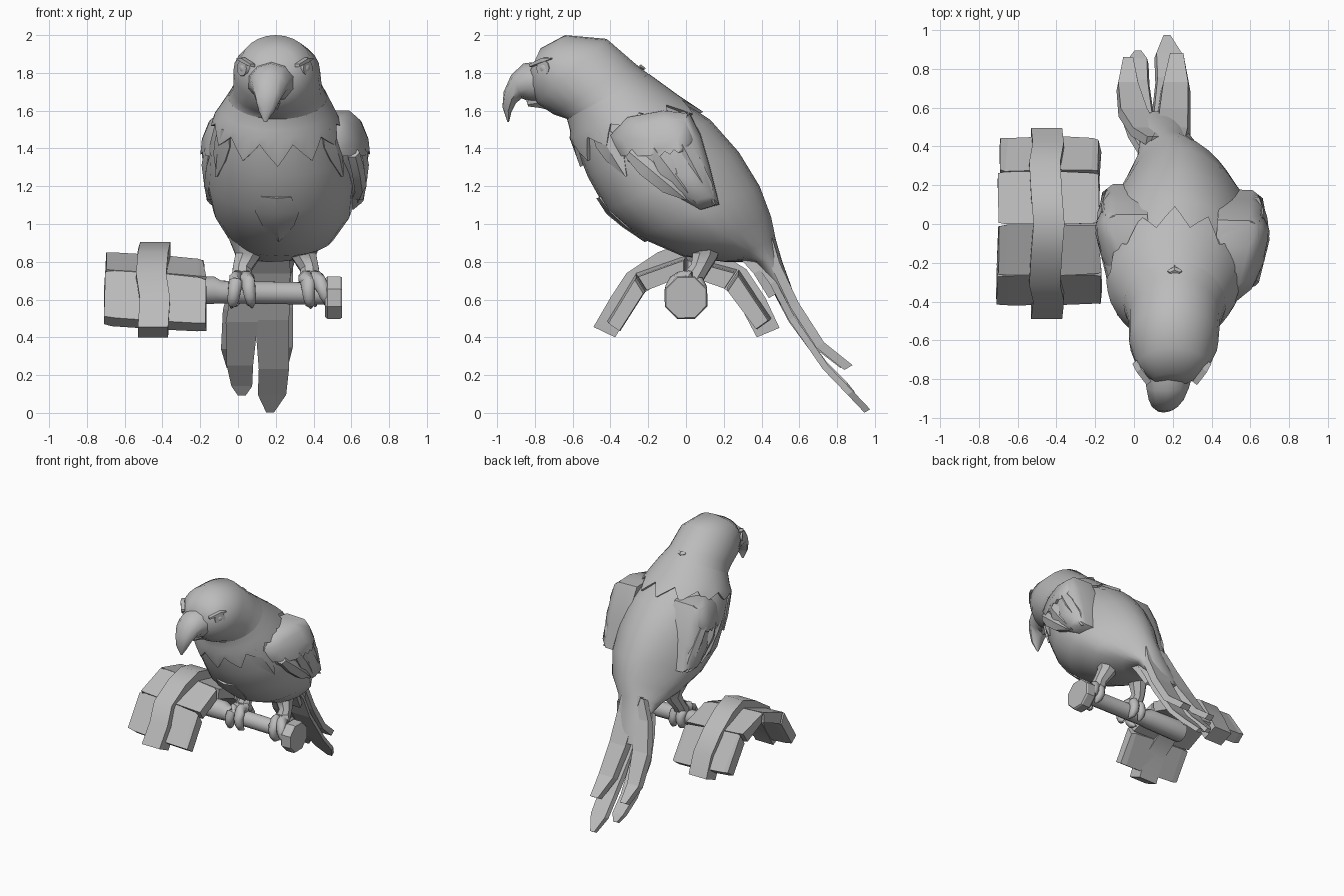
import bpy, bmesh, math, random
from mathutils import Vector as V

if "Cube" in bpy.data.objects:
    bpy.data.objects.remove(bpy.data.objects["Cube"])

random.seed(4)
grey = bpy.data.materials.new("plain_grey")
grey.diffuse_color = (0.5, 0.5, 0.5, 1)
grey.use_nodes = True
grey.node_tree.nodes["Principled BSDF"].inputs["Base Color"].default_value = grey.diffuse_color


def loft(name, rings, smooth=35, closed=True):
    """Skin a list of equal-length rings; cap both ends."""
    bm = bmesh.new()
    vs = [[bm.verts.new(p) for p in r] for r in rings]
    n = len(vs[0])
    for a, b in zip(vs, vs[1:]):
        for i in range(n):
            bm.faces.new((a[i], a[(i + 1) % n], b[(i + 1) % n], b[i]))
    if closed:
        bm.faces.new(vs[0][::-1])
        bm.faces.new(vs[-1])
    bmesh.ops.recalc_face_normals(bm, faces=bm.faces)
    me = bpy.data.meshes.new(name)
    bm.to_mesh(me)
    bm.free()
    me.materials.append(grey)
    ob = bpy.data.objects.new(name, me)
    bpy.context.collection.objects.link(ob)
    if smooth:
        bpy.ops.object.select_all(action='DESELECT')
        bpy.context.view_layer.objects.active = ob
        ob.select_set(True)
        bpy.ops.object.shade_smooth_by_angle(angle=math.radians(smooth))
    return ob


def blade(name, path, widths, side, normal, thick, smooth=0):
    """Flat strip following a path."""
    s, n = V(side).normalized(), V(normal).normalized() * thick / 2
    return loft(name, [[V(p) - s * w - n, V(p) + s * w - n, V(p) + s * w * .85 + n,
                        V(p) - s * w * .85 + n] for p, w in zip(path, widths)], smooth)


def tube(name, path, radii, seg=8, smooth=40):
    rings = []
    pts = [V(p) for p in path]
    for i, p in enumerate(pts):
        d = (pts[min(i + 1, len(pts) - 1)] - pts[max(i - 1, 0)]).normalized()
        u = d.cross(V((0, 1, 0.01)) if abs(d.y) < .8 else V((1, 0, 0))).normalized()
        v = d.cross(u)
        rings.append([p + (u * math.cos(k) + v * math.sin(k)) * radii[i]
                      for k in [math.tau * (j + .5) / seg for j in range(seg)]])
    return loft(name, rings, smooth)


# Body, head and rump: underside (y, z), back (y, z), centre x, half width
BODY = [((-.83, 1.80), (-.77, 1.93), .20, .10), ((-.82, 1.71), (-.64, 2.0), .20, .185),
        ((-.79, 1.64), (-.42, 1.98), .205, .23), ((-.70, 1.58), (-.27, 1.85), .21, .235),
        ((-.61, 1.55), (-.18, 1.78), .21, .265), ((-.60, 1.45), (-.05, 1.67), .20, .315),
        ((-.52, 1.25), (.13, 1.55), .215, .37), ((-.42, 1.07), (.28, 1.38), .225, .39),
        ((-.25, .93), (.39, 1.2), .235, .365), ((-.02, .83), (.45, 1.04), .23, .28),
        ((.2, .80), (.475, .92), .19, .175), ((.34, .80), (.51, .80), .165, .135),
        ((.43, .70), (.55, .69), .14, .13), ((.50, .57), (.58, .60), .12, .10)]
# How much the back narrows into a ridge at each ring
RIDGE = [0, 0, 0, 0, 0, 0, .1, .22, .3, .33, .15, 0, 0, 0]


def skin(t, a, off=0.0):
    """Point on the body at ring position t and angle a (0 = back)."""
    i = min(int(t), len(BODY) - 2)
    f = t - i
    (b0, t0, c0, w0), (b1, t1, c1, w1) = BODY[i], BODY[i + 1]
    bot, top = V(b0).lerp(V(b1), f), V(t0).lerp(V(t1), f)
    mid, u = (bot + top) / 2, (top - bot) / 2
    u *= 1 + off / u.length
    w = w0 + (w1 - w0) * f + off
    w *= 1 - max(0, math.cos(a)) * (RIDGE[i] + (RIDGE[i + 1] - RIDGE[i]) * f)
    p = mid + u * math.cos(a)
    return V((c0 + (c1 - c0) * f + w * math.sin(a), p.x, p.y))


SEG = 24
angs = [math.tau * i / SEG for i in range(SEG)]
loft("body", [[skin(t, a) for a in angs] for t in range(len(BODY))], 60)

# Ragged neck collar lying over the body
fine = [math.tau * i / 48 for i in range(48)]
edge = [4.95 + .2 * abs(math.cos(a)) + (.55 if i % 4 == 0 else .27 if i % 2 else 0)
        * (.55 + .45 * abs(math.cos(a))) for i, a in enumerate(fine)]
loft("neck_collar", [[skin(3.8, a, .002) for a in fine], [skin(4.5, a, .01) for a in fine],
                     [skin(4.9, a, .016) for a in fine],
                     [skin(e, a, .018) for e, a in zip(edge, fine)],
                     [skin(e, a, -.005) for e, a in zip(edge, fine)]], 35, False)


def feather(name, t0, t1, a, spread):
    """Pointed plate lying on the body."""
    rings = []
    for f, w in ((0, .7), (.3, 1), (.6, .75), (1, .03)):
        t = t0 + (t1 - t0) * f
        rings.append([skin(t, a - spread * w, -.01), skin(t, a - spread * w, .006),
                      skin(t, a, .016), skin(t, a + spread * w, .006),
                      skin(t, a + spread * w, -.01)])
    loft(name, rings, 25)


feather("breast_feather", 6.6, 8.2, math.pi + .05, .3)
for k, a in enumerate((2.1, -2.1)):
    feather(f"side_feather_{k}", 5.0, 6.4, a, .22)
feather("nape_feather", 3.2, 3.5, 0, .15)

# Hooked beak
up = [(-.78, 1.86), (-.86, 1.85), (-.925, 1.79), (-.965, 1.70), (-.972, 1.62), (-.945, 1.54)]
low = [(-.76, 1.64), (-.82, 1.645), (-.87, 1.665), (-.90, 1.64), (-.925, 1.59), (-.937, 1.54)]
wid = [.13, .115, .095, .07, .045, .008]
rings = []
for i, (a, b, w) in enumerate(zip(up, low, wid)):
    m, u = (V(a) + V(b)) / 2, (V(a) - V(b)) / 2
    cx = .18 - .007 * i
    rings.append([(cx + w * math.sin(k), m.x + u.x * math.cos(k), m.y + u.y * math.cos(k))
                  for k in [math.tau * j / 10 for j in range(10)]])
loft("upper_beak", rings, 45)
tube("lower_beak", [(.19, -.70, 1.67), (.18, -.78, 1.66), (.175, -.84, 1.64)], [.08, .05, .02])

# Eyes and brows
for s in (-1, 1):
    x = .195 + s * .166
    out = V((s * .8, -.6, 0))
    c = V((x, -.752, 1.825))
    tube(f"eye_rim_{s}", [c - out * .03, c + out * .012, c + out * .012, c - out * .004],
         [.046, .042, .03, .027], 10)
    tube(f"eye_{s}", [c - out * .02, c + out * .006, c + out * .016], [.028, .027, .012], 10)
    b = V((x, -.752, 1.868)) + out * .004
    along = V((s * .45, .88, .15)).normalized()
    blade(f"brow_{s}", [b - along * .07 - V((s * .02, .005, .018)), b, b + along * .05],
          [.008, .013, .004], (0, 0, 1), out, .03)

# Wings: domed shell, shoulder covert and long feathers
WING = [(-.39, 1.47), (-.30, 1.57), (-.12, 1.60), (.02, 1.59), (.08, 1.47), (.13, 1.30),
        (.18, 1.10), (.08, 1.07), (-.10, 1.17), (-.32, 1.33)]
WC = V((-.08, 1.36))


def dome(x, s, pts=WING, lean=.04):
    """Wing outline scaled about its middle; the front edge hugs the body."""
    ps = [WC + (V(p) - WC) * s for p in pts]
    return [(x + (WC.y - p.y) * lean - .25 * max(0, -.08 - p.x), *p) for p in ps]


def flip(rings, s):
    return rings if s > 0 else [[(.5 - p[0], p[1] + .03, p[2]) for p in r] for r in rings]


COVERT = [(-.40, 1.47), (-.31, 1.565), (-.12, 1.60), (.01, 1.585), (.06, 1.46), (.02, 1.40), (-.04, 1.44),
          (-.09, 1.38), (-.16, 1.42), (-.22, 1.36), (-.29, 1.41), (-.35, 1.36)]
for s, side in ((1, "right"), (-1, "left")):
    loft(side + "_wing", flip([dome(.44, 1), dome(.60, .98), dome(.655, .82), dome(.68, .4)], s), 45)
    loft(side + "_covert", flip([dome(.46, 1.01, COVERT), dome(.61, 1, COVERT),
                                 dome(.682, .8, COVERT, .15), dome(.70, .4, COVERT, .1)], s), 45)
    for k, (a, b, w) in enumerate((((-.30, 1.38), (.0, 1.13), .055), ((-.17, 1.40), (.05, 1.11), .055),
                                   ((-.02, 1.42), (.15, 1.10), .05))):
        a, b = V(a), V(b)
        d = (b - a).normalized()
        n = V((-d.y, d.x))
        rings = []
        for f, g in ((0, .6), (.3, 1), (.7, .9), (1, .1)):
            m = a.lerp(b, f)
            x = .672 - .2 * max(0, 1.27 - m.y) - .25 * max(0, -.1 - m.x) - .1 * max(0, m.x + .03)
            l, r = m + n * w * g, m - n * w * g
            rings.append([(x - .04, *l), (x, *l), (x + .022, *m), (x, *r), (x - .04, *r)])
        loft(f"{side}_wing_feather_{k}", flip(rings, s), 25)

# Tail: two long feathers, each with a shorter one on top
N = (0, .85, .5)
X = (1, 0, 0)
blade("tail_long_right", [(.17, .38, .80), (.18, .46, .69), (.18, .56, .50), (.19, .74, .24),
                          (.18, .87, .105), (.17, .96, .01)], [.10, .10, .09, .08, .075, .02], X, N, .035)
blade("tail_top_right", [(.18, .43, .93), (.20, .475, .78), (.205, .575, .57), (.215, .71, .36),
                         (.22, .86, .24)], [.10, .09, .085, .075, .04], X, N, .05)
blade("tail_long_left", [(.10, .38, .80), (.06, .46, .68), (.02, .56, .49), (.01, .73, .26),
                         (.02, .84, .15), (.02, .88, .10)], [.08, .09, .085, .07, .055, .02], X, N, .035)
blade("tail_top_left", [(.12, .43, .92), (.06, .475, .77), (.0, .575, .56), (-.03, .71, .35),
                        (-.03, .84, .25)], [.06, .075, .08, .06, .03], X, N, .05)
blade("undertail", [(.17, .30, .84), (.17, .38, .75), (.17, .46, .62)], [.10, .11, .09], X, N, .05)

# Perch bar with faceted end knob
tube("perch_bar", [(-.45, 0, .65), (-.13, 0, .65), (-.09, 0, .64), (.5, 0, .63)], [.08, .075, .062, .06], 12, 35)
tube("perch_knob", [(.46, 0, .61), (.475, 0, .61), (.54, 0, .61), (.55, 0, .61)], [.11, .122, .122, .115], 8, 0)

# Legs and gripping toes
for s, x, bx in ((0, .01, .05), (1, .37, .35)):
    tube(f"leg_{s}", [(bx, .10, .93), (bx, .10, .83), (x + .01, .07, .76), (x + .01, .02, .69)],
         [.11, .07, .052, .06])
    for k, (dx, a0, a1) in enumerate(((-.035, 80, 255), (.035, 80, 245), (-.02, 100, -60), (.035, 100, -70))):
        arc = [math.radians(a0 + (a1 - a0) * f / 6) for f in range(7)]
        path = [(x + .01 + dx * (.6 + f * .16) + .01 * f * s, .08 * math.cos(a), .635 + .08 * math.sin(a))
                for f, a in enumerate(arc)]
        tube(f"toe_{s}_{k}", path, [.042, .042, .04, .037, .034, .026, .008], 8, 50)

# Arched planks
OUT = [(-.42, .485), (-.265, .74), (0, .835), (.275, .76), (.45, .50)]
INN = [(-.355, .44), (-.215, .66), (0, .745), (.215, .67), (.38, .45)]
for k in range(4):
    quad = [V(OUT[k]), V(OUT[k + 1]), V(INN[k + 1]), V(INN[k])]
    mid = sum(quad, V((0, 0))) / 4
    rings = []
    for x, g, dz in ((-.70, .93, .02), (-.66, .98, .016), (-.40, .99, 0), (-.21, .95, -.015), (-.175, .9, -.02)):
        j = random.uniform(-.01, .01)
        rings.append([(x + random.uniform(-.012, .012), *(mid + (q - mid) * g + V((j * .5, dz)))) for q in quad])
    loft(f"plank_{k}", rings, 0)

# Thick strap over the planks
so = [(-.49, .455), (-.40, .61), (-.315, .74), (-.15, .85), (0, .905), (.15, .865), (.32, .76), (.42, .61), (.495, .45)]
si = [(-.375, .40), (-.28, .56), (-.215, .64), (-.1, .71), (0, .74), (.1, .72), (.215, .65), (.29, .56), (.375, .40)]
loft("strap", [[(-.53 + e, *a), (-.37 + e, *a), (-.37 + e, *b), (-.53 + e, *b)]
               for a, b, e in zip(so, si, (0, .01, -.01, 0, .012, 0, -.01, .008, 0))], 40)
